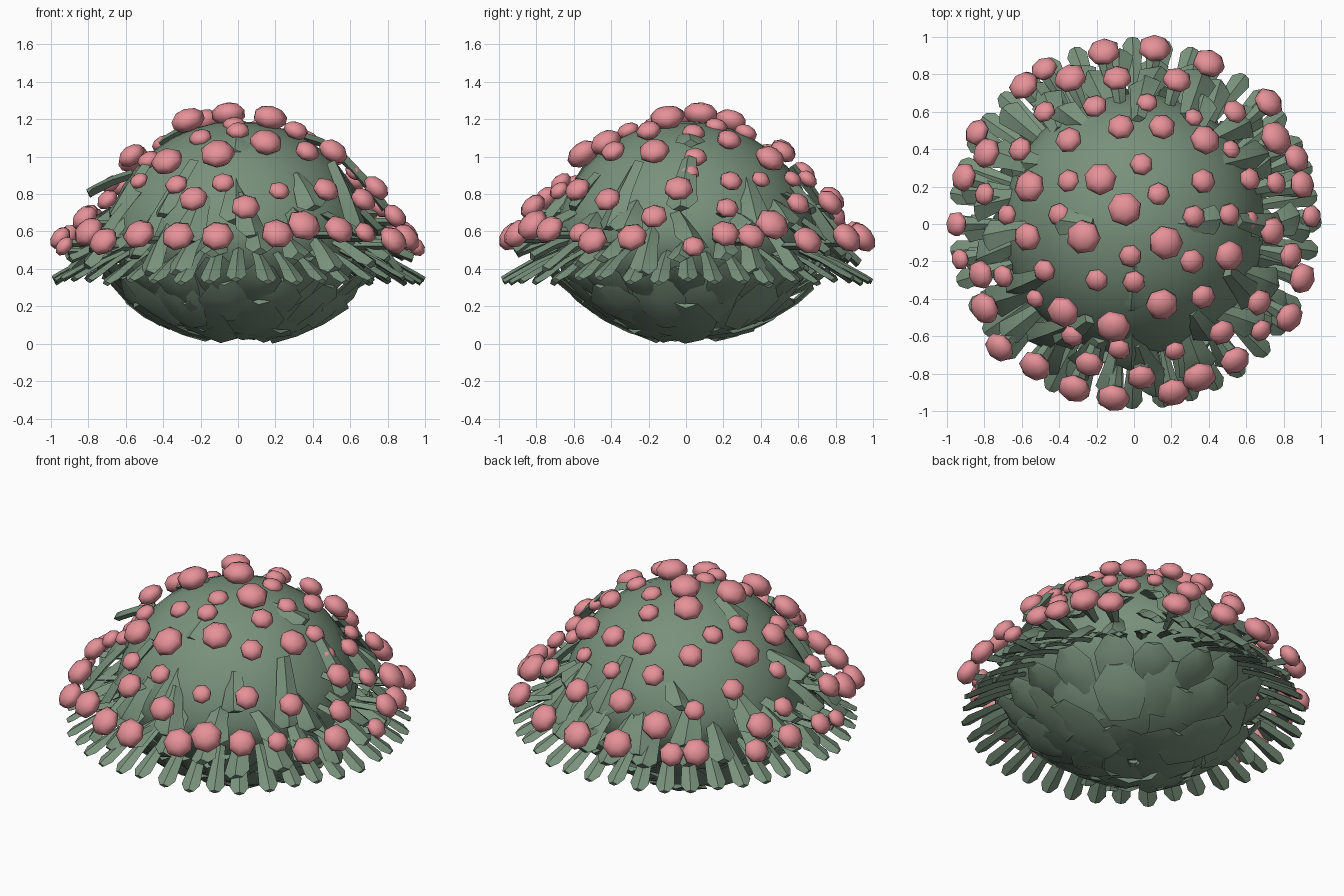
import bpy, bmesh, math, random
from mathutils import Vector, Matrix

if "Cube" in bpy.data.objects:
    bpy.data.objects.remove(bpy.data.objects["Cube"])

random.seed(11)


def material(name, rgb):
    m = bpy.data.materials.new(name)
    m.diffuse_color = (*rgb, 1)
    m.use_nodes = True
    m.node_tree.nodes["Principled BSDF"].inputs["Base Color"].default_value = m.diffuse_color
    return m


GREEN = material("leaf green", (0.19, 0.285, 0.20))
PINK = material("bud pink", (0.79, 0.285, 0.315))


def finish(name, bm, mat, angle):
    bmesh.ops.recalc_face_normals(bm, faces=bm.faces)
    me = bpy.data.meshes.new(name)
    bm.to_mesh(me)
    bm.free()
    ob = bpy.data.objects.new(name, me)
    me.materials.append(mat)
    bpy.context.collection.objects.link(ob)
    bpy.ops.object.select_all(action='DESELECT')
    ob.select_set(True)
    bpy.context.view_layer.objects.active = ob
    bpy.ops.object.shade_smooth_by_angle(angle=math.radians(angle))
    return ob


def polar(r, a, z):
    return Vector((r * math.cos(a), r * math.sin(a), z))


def add_leaf(bm, base, tip, shape, width, ridge, keel=0.012, bend=0.0, roll=0.0):
    """Closed blade from base to tip; shape = (position, relative width)."""
    d = tip - base
    side = Vector((-base.y, base.x, 0)).normalized()
    side = Matrix.Rotation(roll, 3, d.normalized()) @ side
    up = d.cross(side).normalized()
    rings = []
    for t, w in shape:
        c = base + d * t + up * bend * math.sin(math.pi * t)
        hw = side * width * w / 2
        rings.append([bm.verts.new(p) for p in
                      (c - hw, c + up * ridge, c + hw, c - up * keel)])
    for a, b in zip(rings, rings[1:]):
        for i in range(4):
            j = (i + 1) % 4
            bm.faces.new((a[i], a[j], b[j], b[i]))
    bm.faces.new(rings[0])
    bm.faces.new(rings[-1])


def leaf_ring(name, n, base, tip, shape, width, ridge, keel=0.012, bend=0.0,
              jitter=0.0, phase=0.0, angle=30):
    bm = bmesh.new()
    for i in range(n):
        a = (i + phase) * math.tau / n
        j = [random.uniform(-jitter, jitter) for _ in range(5)]
        add_leaf(bm, polar(base[0], a + j[0], base[1] + j[1]),
                 polar(tip[0] + j[4] / 2, a + j[2], tip[1] + j[3]),
                 shape, width, ridge, keel, bend, j[0] * 5)
    return finish(name, bm, GREEN, angle)


# Domed core, turned from a profile
profile = [(0.2, 0.07), (0.36, 0.13), (0.48, 0.24), (0.59, 0.37), (0.69, 0.48)]
profile += [(0.71 * math.cos(t * math.pi / 18), 0.49 + 0.69 * math.sin(t * math.pi / 18))
            for t in range(1, 9)]
bm = bmesh.new()
N = 32
rows = [[bm.verts.new(polar(r, k * math.tau / N, z)) for k in range(N)] for r, z in profile]
for a, b in zip(rows, rows[1:]):
    for k in range(N):
        bm.faces.new((a[k], a[(k + 1) % N], b[(k + 1) % N], b[k]))
bm.faces.new(rows[0])
top = bm.verts.new((0, 0, 1.18))
for k in range(N):
    bm.faces.new((rows[-1][k], rows[-1][(k + 1) % N], top))
finish("dome_core", bm, GREEN, 40)

# Cup of broad overlapping leaves underneath, ridged on the outer side
SCALE = [(0, 0.55), (0.3, 0.85), (0.65, 1.0), (1, 0.4)]
leaf_ring("cup_leaves_base", 5, (0.03, 0.05), (0.36, 0.075), SCALE, 0.34, 0.0, 0.022, -0.02, 0.01, 0.3, 50)
leaf_ring("cup_leaves_low", 9, (0.17, 0.045), (0.57, 0.21), SCALE, 0.34, 0.0, 0.03, -0.025, 0.03, 0, 50)
leaf_ring("cup_leaves_middle", 13, (0.40, 0.11), (0.66, 0.33), SCALE, 0.31, 0.0, 0.03, -0.02, 0.03, 0.5, 50)
leaf_ring("cup_leaves_high", 18, (0.54, 0.25), (0.76, 0.43), SCALE, 0.24, 0.0, 0.03, -0.015, 0.03, 0, 50)

# Drooping fringe and looser, shorter leaves above it
BLADE = [(0, 0.45), (0.45, 0.7), (0.88, 1.0), (1, 0.5)]
leaf_ring("fringe_leaves", 40, (0.66, 0.49), (0.99, 0.325), BLADE, 0.11, 0.015, 0.015, 0.01, 0.015)
leaf_ring("skirt_leaves", 26, (0.65, 0.60), (0.91, 0.42), BLADE, 0.15, 0.03, 0.02, 0.01, 0.06)
leaf_ring("side_leaves", 17, (0.64, 0.75), (0.84, 0.53), BLADE, 0.19, 0.03, 0.02, 0.01, 0.09)
leaf_ring("shoulder_leaves", 12, (0.56, 0.88), (0.76, 0.70), BLADE, 0.17, 0.03, 0.02, 0.01, 0.10)
leaf_ring("crown_leaves", 4, (0.22, 1.11), (0.44, 1.04), BLADE, 0.16, 0.025, 0.02, 0.01, 0.06)

# Crown buds: x, y, radius
crown = [(-.05, .08, .09), (.17, -.10, .09), (-.27, -.07, .09), (-.18, .24, .085),
         (.15, -.43, .085), (-.11, -.55, .09), (-.38, -.47, .085), (.51, -.17, .08),
         (.38, .45, .08), (-.35, .45, .07), (-.56, .20, .085), (-.57, -.07, .075),
         (-.07, .52, .07), (.15, .52, .07), (.37, .23, .065), (.37, -.39, .065),
         (.31, -.20, .065), (.32, .04, .06), (.04, .32, .06), (.13, .16, .06),
         (-.35, .23, .06), (-.40, .05, .06), (-.20, -.30, .06), (0, -.31, .06),
         (-.02, -.17, .06), (.51, .05, .06), (.62, .24, .06), (-.48, -.25, .06),
         (.52, .40, .05), (.32, .57, .05), (-.61, .40, .065), (-.48, .60, .06),
         (-.21, .63, .065), (.07, .65, .055), (-.53, -.40, .05), (-.33, -.60, .06),
         (.22, -.68, .055), (.47, -.58, .07), (.54, .60, .065), (-.68, .05, .055),
         (-.70, -.28, .06), (.67, -.42, .07), (.62, .02, .05), (-.08, -.67, .06)]
# Side buds: x, y, radius
side = [(-.16, .92, .085), (.11, .94, .085), (-.34, .78, .085), (-.09, .78, .075),
        (.23, .77, .075), (.40, .86, .085), (.72, .65, .08), (.76, .46, .09),
        (.87, .35, .075), (.76, .22, .06), (.90, .21, .075), (.74, -.04, .075),
        (.84, -.17, .07), (.90, -.29, .08), (.83, -.50, .08), (.54, -.73, .08),
        (.35, -.82, .09), (.21, -.90, .085), (.04, -.82, .075), (-.11, -.93, .085),
        (-.24, -.75, .075), (-.32, -.88, .085), (-.53, -.76, .085), (-.72, -.66, .08),
        (-.80, -.45, .085), (-.82, -.27, .075), (-.95, 0, .065), (-.80, .16, .06),
        (-.91, .25, .075), (-.79, .38, .08), (-.84, .49, .07), (-.59, .74, .08),
        (-.48, .83, .07), (-.93, -.19, .055), (.95, .04, .06), (.68, -.57, .06)]
# Height of the buds by distance from the middle
HEIGHT = [(0, 1.235), (.3, 1.18), (.45, 1.07), (.57, 1.0), (.7, .87), (.8, .75), (.93, .57), (1.1, .45)]


def bud_place(x, y, size):
    r = math.hypot(x, y)
    for (r0, z0), (r1, z1) in zip(HEIGHT, HEIGHT[1:]):
        if r <= r1:
            z = z0 + (z1 - z0) * (r - r0) / (r1 - r0)
            return Vector((x, y, z - (0.045 if size < 0.062 else 0)))


def add_bud(bm, p, size):
    n = Vector((p.x, p.y, 0.78)).normalized()
    spin = Matrix.Rotation(random.uniform(0, 6), 4, 'Z')
    bmesh.ops.create_uvsphere(
        bm, u_segments=7, v_segments=5, radius=size * 1.06,
        matrix=Matrix.Translation(p) @ n.to_track_quat('Z', 'Y').to_matrix().to_4x4()
        @ spin @ Matrix.Diagonal((1, 1, 0.66, 1)))


# Buds, those round the sides each held on a narrow leaf
stalks = bmesh.new()
for name, places in (("crown_buds", crown), ("side_buds", side)):
    bm = bmesh.new()
    for x, y, s in places:
        p = bud_place(x, y, s)
        add_bud(bm, p, s)
        if places is side:
            r, a = math.hypot(x, y), math.atan2(y, x)
            add_leaf(stalks, polar(r - .24, a, p.z - .03), polar(r - .02, a, p.z - .03),
                     BLADE, .08, .02, .02)
    finish(name, bm, PINK, 60)
finish("bud_stalks", stalks, GREEN, 30)

# Stand the model on the ground
low = min(v.co.z for o in bpy.data.objects for v in o.data.vertices)
for o in bpy.data.objects:
    o.location.z -= low
